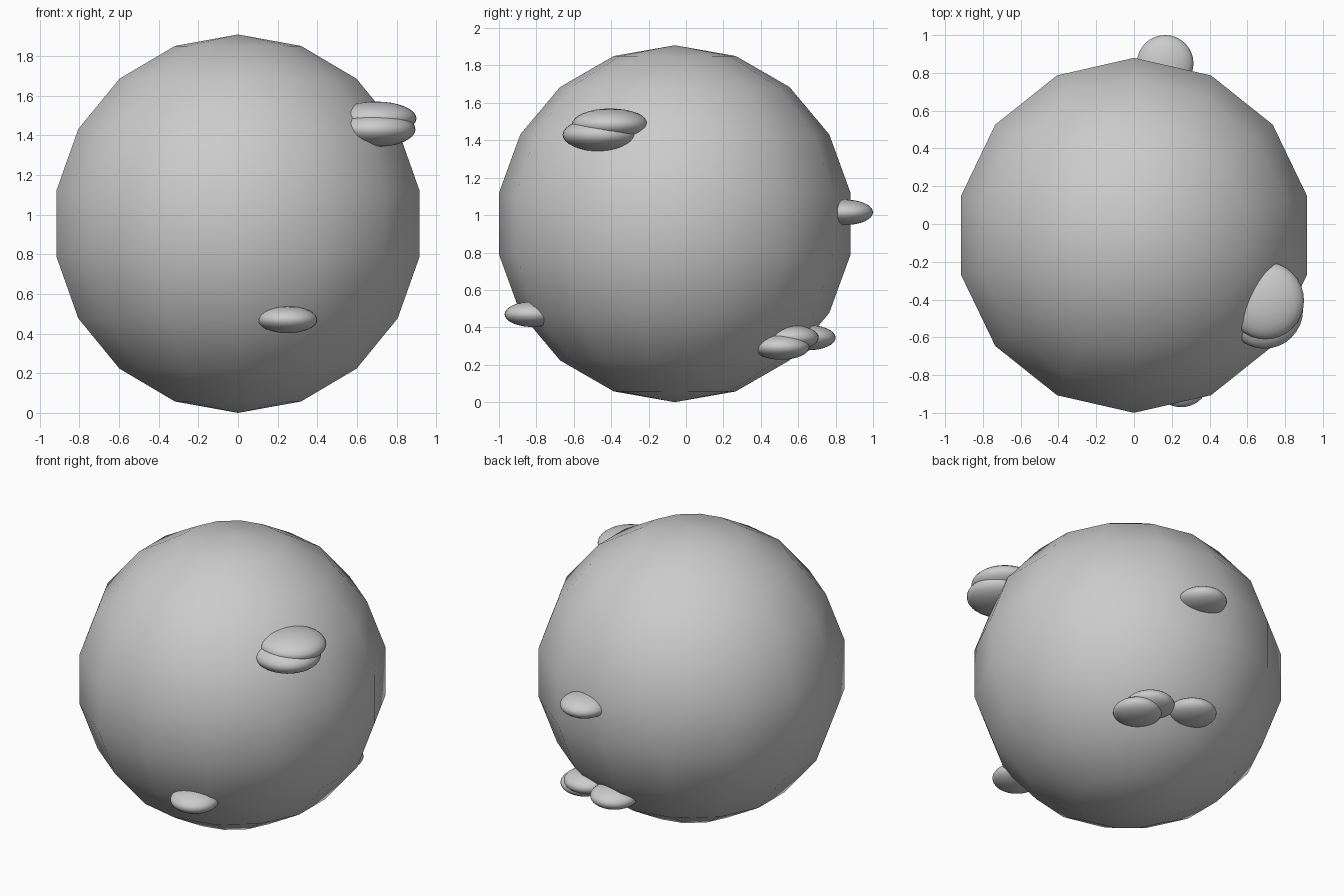
import bpy, bmesh
from mathutils import Matrix, Vector

if "Cube" in bpy.data.objects:
    bpy.data.objects.remove(bpy.data.objects["Cube"])


def ellipsoid(name, center, radii, segments=32, rings=16):
    """Smooth-shaded ellipsoid with its poles on z."""
    bm = bmesh.new()
    scale = Matrix.Diagonal(Vector((*radii, 1.0)))
    bmesh.ops.create_uvsphere(bm, u_segments=segments, v_segments=rings, radius=1,
                              matrix=Matrix.Translation(center) @ scale)
    for face in bm.faces:
        face.smooth = True
    mesh = bpy.data.meshes.new(name)
    bm.to_mesh(mesh)
    bm.free()
    obj = bpy.data.objects.new(name, mesh)
    bpy.context.collection.objects.link(obj)
    return obj


# coarse main ball, 14 segments by 9 rings, resting on the ground
R = 0.954
ellipsoid("ball", (0, -0.06, R), (R, R, R), 14, 9)

# two large overlapping shelves on the right front
ellipsoid("large_shelf_upper", (0.695, -0.405, 1.485), (0.205, 0.205, 0.085))
ellipsoid("large_shelf_lower", (0.69, -0.455, 1.43), (0.205, 0.205, 0.09))

# small flattened shelves, centred on the ball's surface
small_shelves = {
    "small_shelf_front": (0.25, -0.82, 0.47),
    "small_shelf_back": (0.165, 0.85, 1.015),
    "small_shelf_cluster_right": (0.40, 0.51, 0.295),
    "small_shelf_cluster_middle": (0.34, 0.56, 0.345),
    "small_shelf_cluster_left": (0.08, 0.65, 0.345),
}
for name, center in small_shelves.items():
    ellipsoid(name, center, (0.15, 0.15, 0.068))
